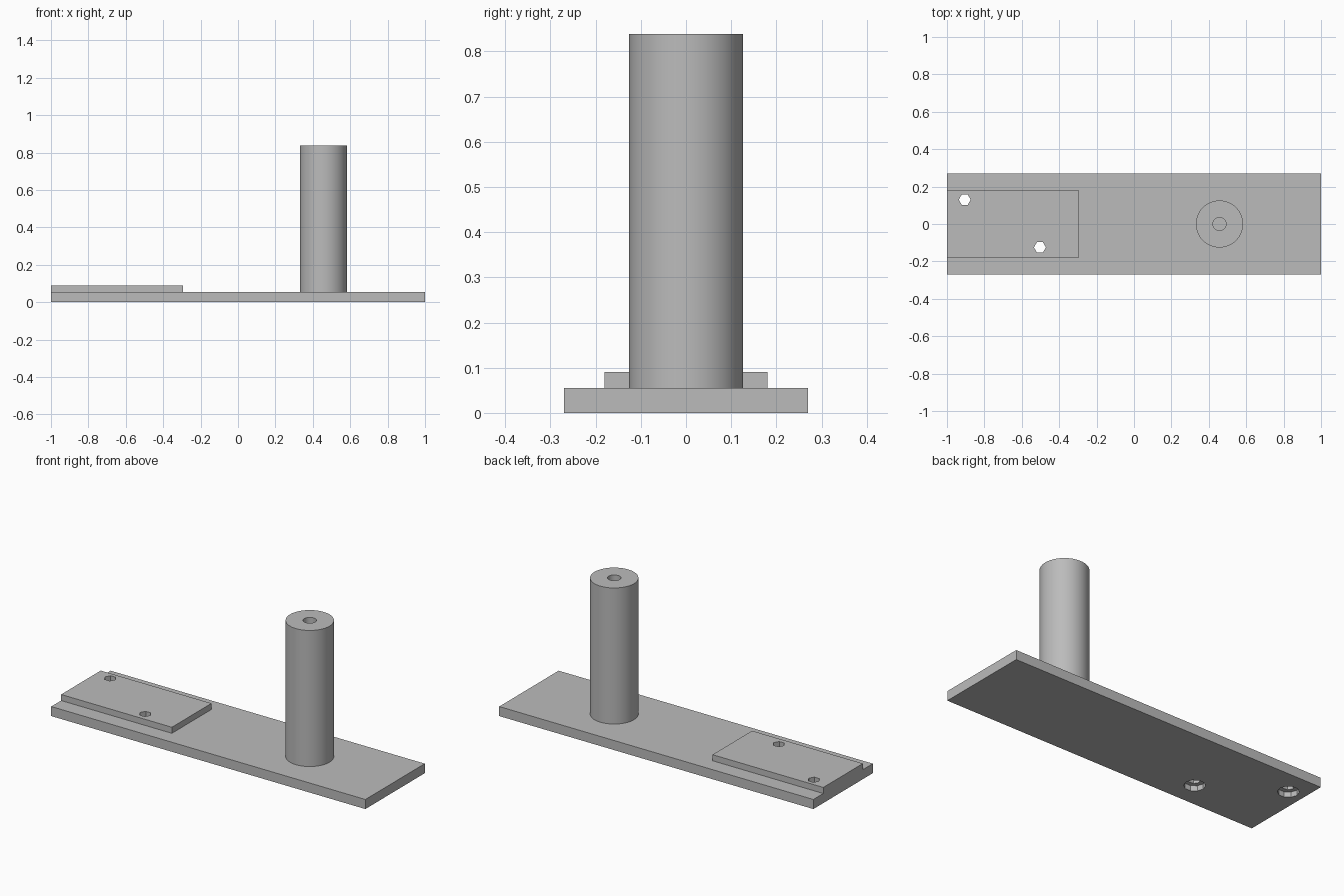
import bpy, math

if "Cube" in bpy.data.objects:
    bpy.data.objects.remove(bpy.data.objects["Cube"], do_unlink=True)

grey = bpy.data.materials.new("plain_grey")
grey.use_nodes = True
colour = (0.5, 0.5, 0.5, 1)
grey.diffuse_color = colour
grey.node_tree.nodes["Principled BSDF"].inputs["Base Color"].default_value = colour


def finish(name):
    obj = bpy.context.object
    obj.name = name
    obj.data.materials.append(grey)
    return obj


def box(name, x0, x1, width, z0, z1):
    bpy.ops.mesh.primitive_cube_add(size=1, location=((x0 + x1) / 2, 0, (z0 + z1) / 2))
    bpy.context.object.scale = (x1 - x0, width, z1 - z0)
    bpy.ops.object.transform_apply(location=False, rotation=False, scale=True)
    return finish(name)


def cylinder(name, x, y, radius, z0, z1, sides):
    # Start corner lies on the x axis
    bpy.ops.mesh.primitive_cylinder_add(vertices=sides, radius=radius, depth=z1 - z0,
                                        location=(x, y, (z0 + z1) / 2),
                                        rotation=(0, 0, math.pi / 2))
    return finish(name)


def combine(target, tool, operation):
    mod = target.modifiers.new(operation.title(), 'BOOLEAN')
    mod.operation = operation
    mod.solver = 'EXACT'
    mod.object = tool
    bpy.context.view_layer.objects.active = target
    bpy.ops.object.modifier_apply(modifier=mod.name)
    bpy.data.objects.remove(tool, do_unlink=True)


PLATE_TOP, PAD_TOP, POST_TOP = 0.055, 0.09, 0.838
POST_X = 0.457

# Long plate with a raised pad flush with its right end
base = box("base_plate", -1, 1, 0.54, 0, PLATE_TOP)
combine(base, box("raised_pad", -1, -0.295, 0.36, 0.02, PAD_TOP), 'UNION')

# Two six-sided screw holes, widened from underneath
for x, y in ((-0.905, 0.13), (-0.503, -0.125)):
    combine(base, cylinder("screw_hole", x, y, 0.032, -0.1, 0.2, 6), 'DIFFERENCE')
    combine(base, cylinder("screw_recess", x, y, 0.056, -0.1, 0.03, 10), 'DIFFERENCE')

# Round post with a bore in its top
post = cylinder("post", POST_X, 0, 0.126, PLATE_TOP, POST_TOP, 64)
combine(post, cylinder("post_bore", POST_X, 0, 0.035, PLATE_TOP + 0.01, 1, 32), 'DIFFERENCE')
bpy.ops.object.select_all(action='DESELECT')
post.select_set(True)
bpy.context.view_layer.objects.active = post
bpy.ops.object.shade_smooth_by_angle(angle=math.radians(30))
